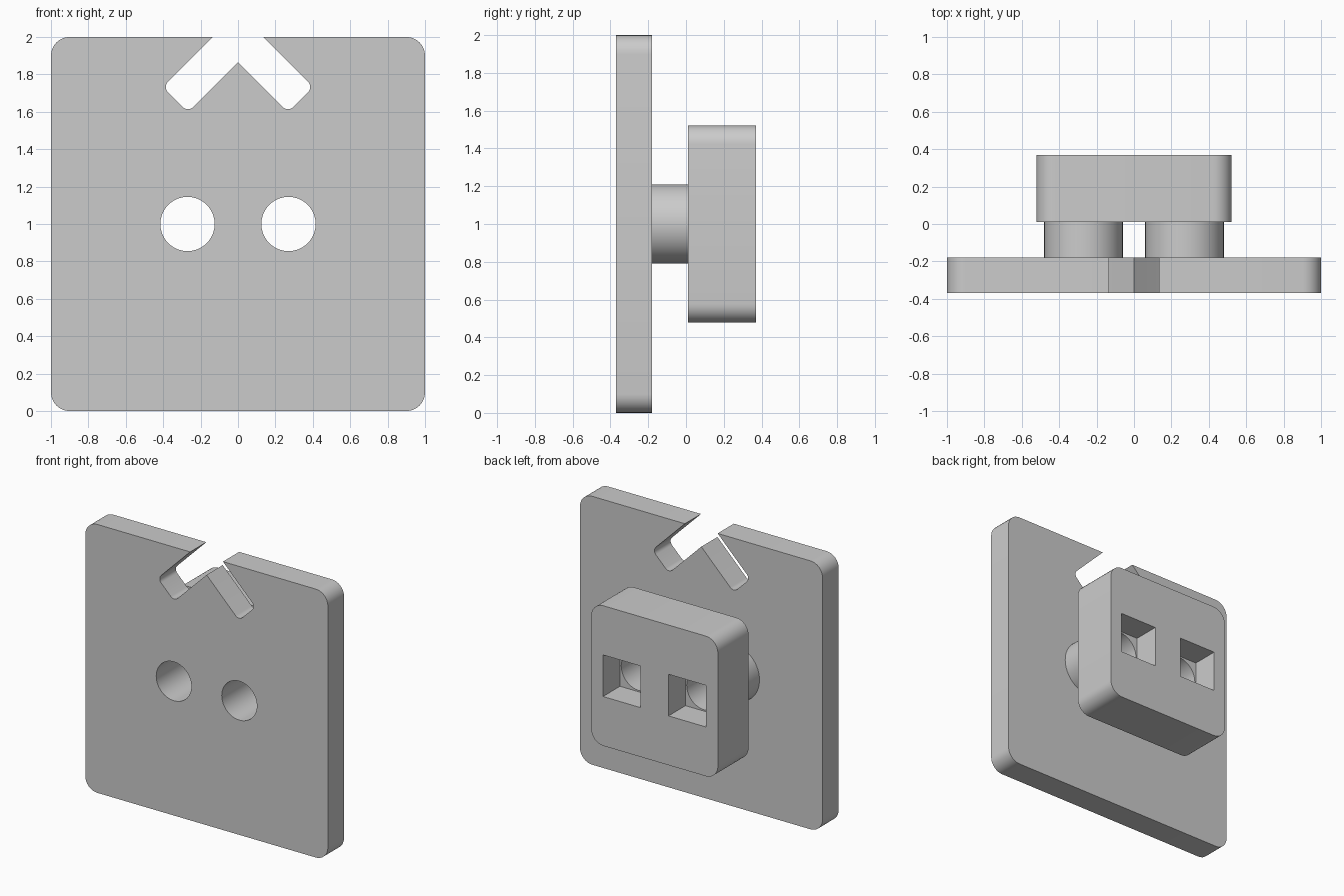
import bpy, bmesh, math
from mathutils import Vector

if "Cube" in bpy.data.objects:
    bpy.data.objects.remove(bpy.data.objects["Cube"])

grey = bpy.data.materials.new("plain grey")
grey.diffuse_color = (0.6, 0.6, 0.6, 1)
grey.use_nodes = True
grey.node_tree.nodes["Principled BSDF"].inputs["Base Color"].default_value = grey.diffuse_color


def rounded(corners, steps=8):
    """Outline from (x, z, radius) corners; radius 0 stays sharp."""
    out, n = [], len(corners)
    for i, (x, z, r) in enumerate(corners):
        p = Vector((x, z))
        if r == 0:
            out.append(p)
            continue
        a = (Vector(corners[i - 1][:2]) - p).normalized()
        b = (Vector(corners[(i + 1) % n][:2]) - p).normalized()
        half = a.angle(b) / 2
        centre = p + (a + b).normalized() * r / math.sin(half)
        start = p + a * r / math.tan(half) - centre
        end = p + b * r / math.tan(half) - centre
        sweep = math.pi - 2 * half
        for k in range(steps + 1):
            t = k / steps
            out.append(centre + (start * math.sin((1 - t) * sweep)
                                 + end * math.sin(t * sweep)) / math.sin(sweep))
    return out


def rectangle(cx, cz, w, h, r=0):
    return rounded([(cx + sx * w / 2, cz + sz * h / 2, r)
                    for sx, sz in ((-1, -1), (1, -1), (1, 1), (-1, 1))])


def circle(cx, cz, r, n=64):
    return [Vector((cx + r * math.cos(2 * math.pi * i / n),
                    cz + r * math.sin(2 * math.pi * i / n))) for i in range(n)]


def prism(name, outline, y0, y1):
    """Extrude an x-z outline from y0 to y1."""
    bm = bmesh.new()
    face = bm.faces.new([bm.verts.new((p.x, y0, p.y)) for p in outline])
    ext = bmesh.ops.extrude_face_region(bm, geom=[face])["geom"]
    bmesh.ops.translate(bm, vec=(0, y1 - y0, 0),
                        verts=[v for v in ext if isinstance(v, bmesh.types.BMVert)])
    bmesh.ops.recalc_face_normals(bm, faces=bm.faces)
    me = bpy.data.meshes.new(name)
    bm.to_mesh(me)
    bm.free()
    me.materials.append(grey)
    ob = bpy.data.objects.new(name, me)
    bpy.context.collection.objects.link(ob)
    return ob


def combine(target, tool, operation):
    """Apply a boolean and remove the tool object."""
    mod = target.modifiers.new("boolean", 'BOOLEAN')
    mod.operation, mod.object, mod.solver = operation, tool, 'EXACT'
    bpy.context.view_layer.objects.active = target
    bpy.ops.object.modifier_apply(modifier=mod.name)
    bpy.data.objects.remove(tool)


# Front plate, round spacers and rear block joined into one solid
body = prism("bracket_body", rectangle(0, 1, 2, 2, 0.1), -0.37, -0.18)
block = prism("rear_block", rectangle(0, 1, 1.044, 1.044, 0.1), 0.01, 0.37)
for x in (-0.27, 0.27):
    combine(body, prism("spacer", circle(x, 1, 0.21), -0.25, 0.08), 'UNION')
combine(body, block, 'UNION')

# Round bores from the front and square sockets from the back
for x in (-0.27, 0.27):
    combine(body, prism("bore", circle(x, 1, 0.145), -0.5, 0.3), 'DIFFERENCE')
    combine(body, prism("socket", rectangle(x, 1, 0.31, 0.31), 0.17, 0.5), 'DIFFERENCE')

# Two-legged diagonal notch in the top edge
right = [(0, 1.865, 0), (0.2675, 1.5975, 0.04), (0.4025, 1.7325, 0.04), (0.035, 2.1, 0)]
left = [(-x, z, r) for x, z, r in reversed(right[1:])]
combine(body, prism("notch", rounded(right + left), -0.5, -0.1), 'DIFFERENCE')

# Smooth the rounded walls, keep the edges crisp
bpy.ops.object.select_all(action='DESELECT')
body.select_set(True)
bpy.context.view_layer.objects.active = body
bpy.ops.object.shade_smooth_by_angle(angle=math.radians(30))
